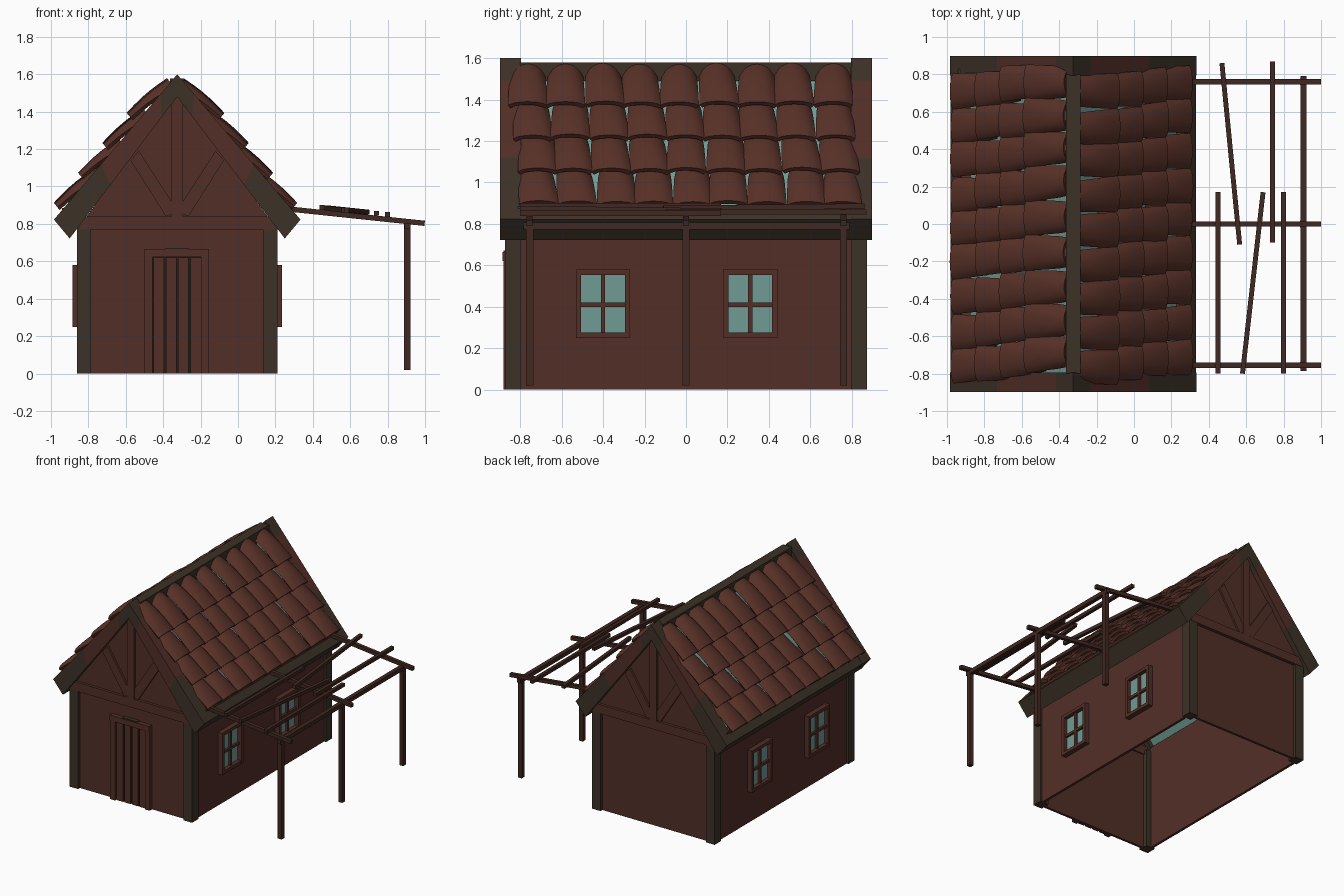
import bpy, bmesh, math, random
from mathutils import Vector

if "Cube" in bpy.data.objects:
    bpy.data.objects.remove(bpy.data.objects["Cube"])
random.seed(4)
CX = -0.325  # centre line of the house


def mat(name, r, g, b):
    m = bpy.data.materials.new(name)
    m.diffuse_color = (r, g, b, 1)
    m.use_nodes = True
    m.node_tree.nodes["Principled BSDF"].inputs["Base Color"].default_value = m.diffuse_color
    return m


WALL = mat("wall_brown", 0.085, 0.028, 0.020)
TIMBER = mat("dark_timber", 0.046, 0.031, 0.020)
TILE = mat("roof_tile", 0.098, 0.031, 0.021)
POLE = mat("pole_brown", 0.052, 0.021, 0.015)
GAP = mat("door_gap", 0.018, 0.011, 0.009)
GLASS = mat("glass_teal", 0.165, 0.33, 0.295)


def finish(name, bm, material):
    bmesh.ops.recalc_face_normals(bm, faces=bm.faces)
    me = bpy.data.meshes.new(name)
    bm.to_mesh(me)
    bm.free()
    me.materials.append(material)
    ob = bpy.data.objects.new(name, me)
    bpy.context.collection.objects.link(ob)
    return ob


def prism(name, pts, y0, y1, material):
    """Extrude an x-z outline along y."""
    bm = bmesh.new()
    a = [bm.verts.new((x, y0, z)) for x, z in pts]
    b = [bm.verts.new((x, y1, z)) for x, z in pts]
    bm.faces.new(a)
    bm.faces.new(b[::-1])
    for i in range(len(pts)):
        j = (i + 1) % len(pts)
        bm.faces.new((a[i], b[i], b[j], a[j]))
    return finish(name, bm, material)


def box(name, x0, x1, y0, y1, z0, z1, material):
    return prism(name, [(x0, z0), (x1, z0), (x1, z1), (x0, z1)], y0, y1, material)


def beam(name, p, q, w, material):
    """Square bar between two points."""
    p, q = Vector(p), Vector(q)
    d = (q - p).normalized()
    s = d.cross(Vector((0, 0, 1))).normalized() * w / 2
    t = s.cross(d).normalized() * w / 2
    bm = bmesh.new()
    rings = [[bm.verts.new(c + o) for o in (s + t, s - t, -s - t, t - s)] for c in (p, q)]
    bm.faces.new(rings[0])
    bm.faces.new(rings[1][::-1])
    for i in range(4):
        j = (i + 1) % 4
        bm.faces.new((rings[0][i], rings[1][i], rings[1][j], rings[0][j]))
    return finish(name, bm, material)


def mx(x, s):
    return CX + s * x  # offset from the centre line, mirrored by s


def xbox(name, s, a, b, *rest):
    box(name, min(mx(a, s), mx(b, s)), max(mx(a, s), mx(b, s)), *rest)


# side walls, corner posts and windows
for s, side in ((1, "right"), (-1, "left")):
    xbox(side + "_wall", s, 0.50, 0.52, -0.85, 0.85, 0.0, 0.83, WALL)
    for e, end in ((-1, "front"), (1, "back")):
        y0, y1 = sorted((e * 0.795, e * 0.873))
        xbox(f"{end}_{side}_post", s, 0.46, 0.536, y0, y1, 0, 0.80, TIMBER)
    for yc in (-0.40, 0.31):
        n = f"{side}_window_"
        xbox(n + "glass", s, 0.515, 0.528, yc - 0.115, yc + 0.115, 0.265, 0.565, GLASS)
        for k in (-1, 1):
            ye = yc + k * 0.118
            xbox(n + "stile", s, 0.51, 0.56, ye - 0.0125, ye + 0.0125, 0.25, 0.58, WALL)
            ze = 0.415 + k * 0.152
            xbox(n + "rail", s, 0.51, 0.559, yc - 0.13, yc + 0.13, ze - 0.0125, ze + 0.0125, WALL)
        xbox(n + "mullion", s, 0.515, 0.545, yc - 0.01, yc + 0.01, 0.26, 0.57, WALL)
        xbox(n + "crossbar", s, 0.515, 0.545, yc - 0.115, yc + 0.115, 0.40, 0.42, WALL)
    # eave beam and tile batten
    pts = [(0.575, 0.722), (0.657, 0.822), (0.60, 0.887), (0.52, 0.80)]
    prism(side + "_eave_beam", [(mx(x, s), z) for x, z in pts], -0.80, 0.80, TIMBER)
    xbox(side + "_tile_batten", s, 0.55, 0.615, -0.81, 0.83, 0.84, 0.885, TILE)
    # roof underlay
    pts = [(0, 1.50), (0.575, 0.80), (0.575, 0.79), (0, 1.49)]
    prism(side + "_roof_underlay", [(mx(x, s), z) for x, z in pts], -0.80, 0.80, GLASS)

# end walls, gables, trusses and bargeboards
for e, end in ((-1, "front"), (1, "back")):
    def yy(a, b):
        return sorted((e * a, e * b))
    box(end + "_wall", CX - 0.51, CX + 0.51, *yy(0.83, 0.85), 0, 0.80, WALL)
    prism(end + "_gable", [(CX - 0.52, 0.79), (CX + 0.52, 0.79), (CX, 1.50)], *yy(0.83, 0.855), WALL)
    box(end + "_tie_beam", CX - 0.52, CX + 0.52, *yy(0.82, 0.876), 0.77, 0.84, WALL)
    box(end + "_king_post", CX - 0.03, CX + 0.03, *yy(0.83, 0.876), 0.84, 1.50, WALL)
    for s in (1, -1):
        pts = [(0.03, 0.85), (0.03, 0.92), (0.205, 1.19), (0.25, 1.14), (0.06, 0.84)]
        prism(end + "_brace", [(mx(x, s), z) for x, z in pts], *yy(0.83, 0.870), WALL)
        o0, o1 = Vector((0, 1.60)), Vector((0.659, 0.823))
        i0, i1 = Vector((0, 1.48)), Vector((0.575, 0.722))
        for t0, t1, m in ((0, 0.14, TIMBER), (0.14, 0.62, WALL), (0.62, 1, TIMBER)):
            quad = [o0.lerp(o1, t0), o0.lerp(o1, t1), i0.lerp(i1, t1), i0.lerp(i1, t0)]
            prism(end + "_bargeboard", [(mx(p.x, s), p.y) for p in quad], *yy(0.795, 0.898), m)
box("ridge_beam", CX - 0.038, CX + 0.038, -0.80, 0.80, 1.49, 1.578, TIMBER)

# door with planks, jambs and lintel
box("door_backing", -0.46, -0.19, -0.856, -0.84, 0, 0.625, GAP)
for i in range(4):
    x = -0.452 + i * 0.066
    box("door_plank", x, x + 0.056, -0.866, -0.85, 0.0, 0.62, WALL)
for x in (-0.50, -0.197):
    box("door_jamb", x, x + 0.042, -0.88, -0.84, 0, 0.63, WALL)
box("door_lintel", -0.50, -0.155, -0.885, -0.84, 0.622, 0.665, WALL)
box("door_lintel_cap", -0.39, -0.265, -0.88, -0.84, 0.665, 0.672, TIMBER)


# curved roof tiles: four overlapping rows of nine on each slope
def roof_tiles(name, s, shift):
    bm = bmesh.new()
    d, n = Vector((0.76, 0, -0.65)), Vector((0.65, 0, 0.76))
    L, NU, NV = 0.285, 10, 5
    for r in range(4):
        for c in range(9):
            E = Vector((-0.075 + 0.13 * r, (c - 4) * 0.183 - 0.028 + 0.018 * r, 1.39 - 0.16 * r))
            E.y += random.uniform(-0.008, 0.008)
            yaw = random.uniform(-0.04, 0.04) + 0.03
            lift = random.uniform(-0.004, 0.005)
            grid = []
            for j in range(NV + 1):
                v = j / NV
                w, h = 0.155 + 0.037 * math.sqrt(v), 0.068 - 0.036 * v
                row = []
                for i in range(NU + 1):
                    u = 2 * i / NU - 1
                    z = -h * (1 - math.sqrt(1 - (0.97 * u) ** 2)) + 0.01 * math.sin(math.pi * v) + lift
                    a, y = (v - 1) * L, u * w / 2
                    p = E + d * a + n * z + Vector((0, y + a * yaw, 0))
                    if s < 0:  # left slope is the right one turned half round
                        p = Vector((2 * CX - p.x + shift, -p.y, p.z))
                    row.append(bm.verts.new(p))
                grid.append(row)
            for j in range(NV):
                for i in range(NU):
                    bm.faces.new((grid[j][i], grid[j + 1][i], grid[j + 1][i + 1], grid[j][i + 1]))
    bm.normal_update()
    bmesh.ops.solidify(bm, geom=bm.faces[:], thickness=0.022)
    ob = finish(name, bm, TILE)
    bpy.context.view_layer.objects.active = ob
    ob.select_set(True)
    bpy.ops.object.shade_smooth_by_angle(angle=math.radians(40))
    ob.select_set(False)


roof_tiles("right_roof_tiles", 1, 0)
roof_tiles("left_roof_tiles", -1, -0.018)

# lean-to frame: posts, rafters, long beam and loose slats
for y in (-0.755, 0.0, 0.76):
    box("frame_post", 0.888, 0.922, y - 0.018, y + 0.018, 0.02, 0.80, POLE)
    beam("frame_rafter", (0.24, y, 0.883), (0.998, y, 0.803), 0.028, POLE)
beam("frame_long_beam", (0.905, -0.785, 0.79), (0.905, 0.79, 0.79), 0.032, POLE)
for x0, y0, x1, y1 in ((0.47, 0.86, 0.565, -0.11), (0.74, 0.87, 0.74, -0.10),
                       (0.69, 0.17, 0.58, -0.80), (0.45, 0.17, 0.45, -0.80),
                       (0.80, 0.17, 0.80, -0.80)):
    beam("frame_slat", (x0, y0, 0.935 - 0.105 * x0), (x1, y1, 0.935 - 0.105 * x1), 0.026, POLE)
